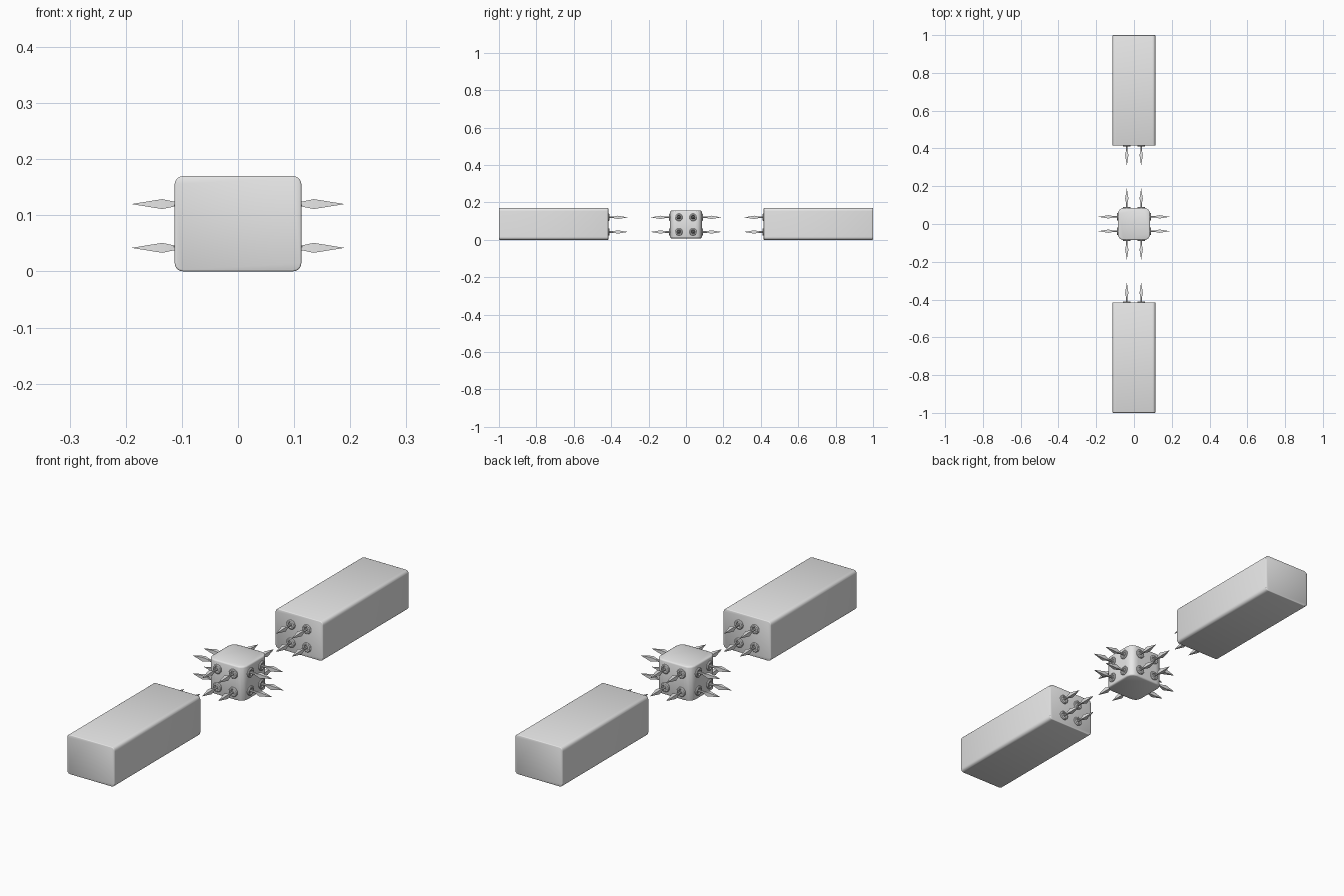
import bpy, bmesh, math
from mathutils import Vector, Matrix

cube = bpy.data.objects.get("Cube")
if cube:
    bpy.data.objects.remove(cube)

grey = bpy.data.materials.new("plain_grey")
grey.use_nodes = True
colour = (0.8, 0.8, 0.8, 1)
grey.diffuse_color = colour
grey.node_tree.nodes["Principled BSDF"].inputs["Base Color"].default_value = colour


def finish(bm, name, angle):
    bmesh.ops.recalc_face_normals(bm, faces=bm.faces)
    mesh = bpy.data.meshes.new(name)
    bm.to_mesh(mesh)
    bm.free()
    mesh.materials.append(grey)
    obj = bpy.data.objects.new(name, mesh)
    bpy.context.collection.objects.link(obj)
    bpy.ops.object.select_all(action="DESELECT")
    obj.select_set(True)
    bpy.context.view_layer.objects.active = obj
    bpy.ops.object.shade_smooth_by_angle(angle=math.radians(angle))
    return obj


def rounded_box(name, size, centre, axis, radius, end_radius):
    """Box whose edges along one axis are rounded, with a fine bevel on its ends."""
    bm = bmesh.new()
    bmesh.ops.create_cube(bm, size=1)
    bmesh.ops.scale(bm, vec=size, verts=bm.verts)
    long_edges = [e for e in bm.edges
                  if abs((e.verts[0].co - e.verts[1].co)[axis]) > 0.01]
    bmesh.ops.bevel(bm, geom=long_edges, offset=radius, segments=3,
                    profile=0.5, affect="EDGES")
    half = size[axis] / 2
    ends = [e for e in bm.edges
            if all(abs(abs(v.co[axis]) - half) < 1e-4 for v in e.verts)]
    bmesh.ops.bevel(bm, geom=ends, offset=end_radius, segments=2,
                    profile=0.5, affect="EDGES")
    bmesh.ops.translate(bm, vec=centre, verts=bm.verts)
    return finish(bm, name, 50)


def lathe(bm, profile, sides, matrix):
    """Revolve (radius, height) points around the local z axis."""
    rings = []
    for r, h in profile:
        ring = []
        for i in range(sides):
            a = math.tau * (i + 0.5) / sides
            ring.append(bm.verts.new(matrix @ Vector((r * math.cos(a), r * math.sin(a), h))))
        rings.append(ring)
    for low, high in zip(rings, rings[1:]):
        for i in range(sides):
            j = (i + 1) % sides
            bm.faces.new((low[i], low[j], high[j], high[i]))
    bm.faces.new(rings[0])
    bm.faces.new(rings[-1])


COLLAR = [(0.020, -0.004), (0.020, 0.003), (0.017, 0.006), (0.012, 0.006), (0.009, 0.002)]
SHAFT = [(0.005, -0.004), (0.005, 0.045)]
HEAD = [(0.003, 0.018), (0.0125, 0.050), (0.0002, 0.104)]
SPREAD = 0.038
HEIGHTS = (0.042, 0.120)


def spikes(name, direction, distance):
    """Two by two spikes on the plane at this distance along a direction."""
    d = Vector(direction)
    side = Vector((-d.y, d.x, 0))
    turn = d.to_track_quat("Z", "Y").to_matrix().to_4x4()
    bm = bmesh.new()
    for s in (-SPREAD, SPREAD):
        for z in HEIGHTS:
            base = d * distance + side * s + Vector((0, 0, z))
            m = Matrix.Translation(base) @ turn
            lathe(bm, COLLAR, 16, m)
            lathe(bm, SHAFT, 8, m)
            lathe(bm, HEAD, 4, m)
    return finish(bm, name, 40)


# Centre block with spikes on its four sides
rounded_box("centre_block", (0.17, 0.17, 0.148), (0, 0, 0.082), 2, 0.03, 0.006)
for label, d in (("left", (1, 0, 0)), ("right", (-1, 0, 0)),
                 ("back", (0, 1, 0)), ("front", (0, -1, 0))):
    spikes("centre_spikes_" + label, d, 0.085)

# Long bars with spikes on their inner ends
for label, s in (("front", -1), ("back", 1)):
    rounded_box(label + "_bar", (0.226, 0.585, 0.17), (0, s * 0.7075, 0.085), 1, 0.014, 0.003)
    # Inner ends face the centre, so the plane lies behind the origin
    spikes(label + "_bar_spikes", (0, -s, 0), -0.415)
